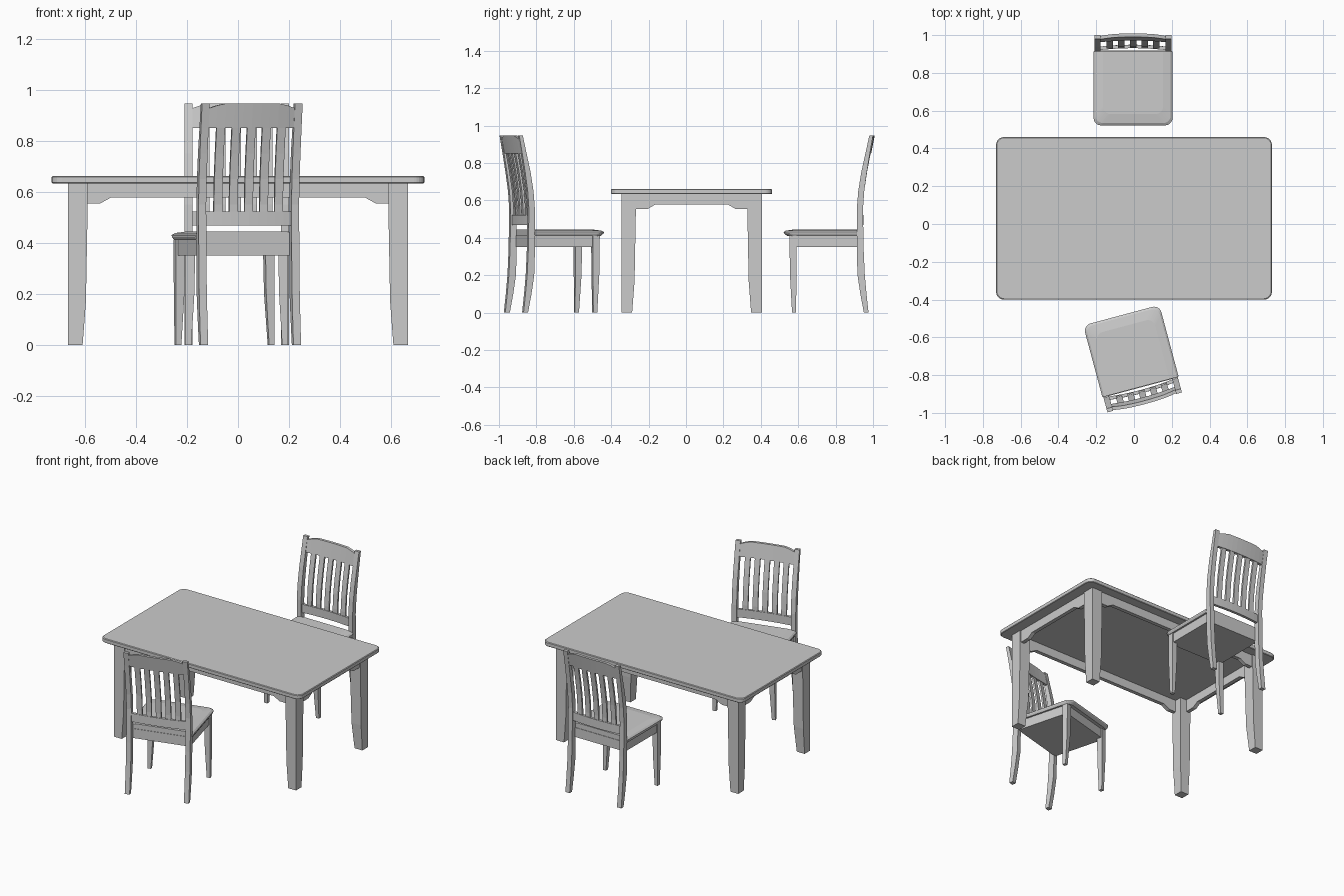
import bpy, bmesh
from math import radians, cos, sin, pi
from mathutils import Matrix

if "Cube" in bpy.data.objects:
    bpy.data.objects.remove(bpy.data.objects["Cube"])


def loft(name, rings, matrix=Matrix()):
    """Skin a list of equal-length rings and cap both ends."""
    bm = bmesh.new()
    loops = [[bm.verts.new(p) for p in ring] for ring in rings]
    n = len(rings[0])
    for a, b in zip(loops, loops[1:]):
        for i in range(n):
            j = (i + 1) % n
            bm.faces.new((a[i], a[j], b[j], b[i]))
    bm.faces.new(loops[0])
    bm.faces.new(loops[-1])
    bmesh.ops.recalc_face_normals(bm, faces=bm.faces[:])
    mesh = bpy.data.meshes.new(name)
    bm.to_mesh(mesh)
    bm.free()
    obj = bpy.data.objects.new(name, mesh)
    obj.matrix_world = matrix
    bpy.context.collection.objects.link(obj)
    return obj


def rect(x0, x1, y0, y1, z):
    return [(x0, y0, z), (x1, y0, z), (x1, y1, z), (x0, y1, z)]


def box(name, x0, x1, y0, y1, z0, z1, matrix=Matrix()):
    return loft(name, [rect(x0, x1, y0, y1, z0), rect(x0, x1, y0, y1, z1)], matrix)


def rounded(x, y0, y1, z, r_front, r_back, steps=6):
    """Rounded rectangle outline, symmetric in x."""
    pts = []
    for cx, cy, r, start in ((x, y0, r_front, 270), (x, y1, r_back, 0),
                             (-x, y1, r_back, 90), (-x, y0, r_front, 180)):
        ox = cx - r if cx > 0 else cx + r
        oy = cy + r if cy == y0 else cy - r
        for i in range(steps + 1):
            a = radians(start) + pi / 2 * i / steps
            pts.append((ox + r * cos(a), oy + r * sin(a), z))
    return pts


# ---------- table ----------
table = Matrix.Translation((0, 0.03, 0))
TX, TY = 0.73, 0.43
loft("table_top", [rounded(TX - i, -TY + i, TY - i, z, 0.04, 0.04)
                   for i, z in ((0.003, 0.633), (0, 0.636), (0, 0.657), (0.004, 0.661))], table)

# legs: straight outside, tapering inside
LX, LY = 0.666, 0.375
for sx in (-1, 1):
    for sy in (-1, 1):
        loft("table_leg", [rect(sx * LX, sx * (LX - w), sy * LY, sy * (LY - w), z)
                           for z, w in ((0, 0.057), (0.17, 0.070), (0.55, 0.077), (0.634, 0.077))], table)


# aprons with stepped ends at the legs
def apron_profile(half, flat, slant):
    return [(-half, 0.634), (-half, 0.554), (-flat, 0.554), (-slant, 0.577),
            (slant, 0.577), (flat, 0.554), (half, 0.554), (half, 0.634)]


for s in (-1, 1):
    long_side = apron_profile(0.60, 0.54, 0.498)
    loft("long_apron", [[(u, s * d, z) for u, z in long_side] for d in (0.368, 0.343)], table)
    short_side = apron_profile(0.31, 0.235, 0.195)
    loft("short_apron", [[(s * d, u, z) for u, z in short_side] for d in (0.659, 0.634)], table)

# ---------- chairs ----------
# back post side profile: height, front y, back y
POST = ((0, 0.231, 0.256), (0.10, 0.212, 0.245), (0.2, 0.197, 0.236), (0.33, 0.193, 0.230),
        (0.55, 0.193, 0.226), (0.65, 0.201, 0.233), (0.75, 0.217, 0.247),
        (0.85, 0.239, 0.263), (0.946, 0.260, 0.280))


def back_y(z):
    """Mid depth of the back at a given height."""
    for (z0, a0, b0), (z1, a1, b1) in zip(POST, POST[1:]):
        if z <= z1:
            t = (z - z0) / (z1 - z0)
            return (a0 + b0 + t * (a1 + b1 - a0 - b0)) / 2
    return (a1 + b1) / 2


def bow(x):
    """Backward bow of the back across its width."""
    return 0.010 * (1 - (x / 0.175) ** 2)


def rail(name, z0, top, matrix, thick=0.009):
    rings = []
    for i in range(11):
        x = -0.178 + 0.0356 * i
        z1 = top(x)
        y0, y1 = back_y(z0) + bow(x), back_y(z1) + bow(x)
        rings.append([(x, y0 - thick, z0), (x, y0 + thick, z0),
                      (x, y1 + thick, z1), (x, y1 - thick, z1)])
    loft(name, rings, matrix)


def chair(matrix):
    # seat with rounded front corners and softened top
    loft("seat", [rounded(0.209 - i, -0.198 + j, 0.195, z, 0.04, 0.004)
                  for z, i, j in ((0.410, 0.006, 0.018), (0.422, 0, 0.004), (0.430, 0, 0),
                                  (0.438, 0.010, 0.012), (0.445, 0.05, 0.06))], matrix)
    box("seat_frame", -0.192, 0.192, -0.158, 0.198, 0.35, 0.412, matrix)
    for s in (-1, 1):
        # tapered front leg and curved back post
        loft("front_leg", [rect(s * 0.2, s * (0.2 - w), -0.167 + f, -0.167 + f + w, z)
                           for z, w, f in ((0, 0.022, 0.014), (0.2, 0.034, 0.003), (0.411, 0.038, 0))], matrix)
        loft("back_post", [rect(s * 0.204, s * 0.173, a, b, z) for z, a, b in POST], matrix)
    # crest rail drops toward the posts
    rail("crest_rail", 0.85, lambda x: 0.946 - 0.02 * max(0, (abs(x) - 0.12) / 0.058), matrix)
    rail("lower_rail", 0.467, lambda x: 0.522, matrix)
    # curved slats
    for k in range(-2, 3):
        x = k * 0.0615
        loft("slat", [rect(x - 0.017, x + 0.017, back_y(z) + bow(x) - 0.006, back_y(z) + bow(x) + 0.006, z)
                      for z in (0.515, 0.55, 0.6, 0.65, 0.7, 0.75, 0.8, 0.86)], matrix)


chair(Matrix.Translation((-0.005, 0.72, 0)))
chair(Matrix.Translation((-0.016, -0.674, 0)) @ Matrix.Rotation(radians(195), 4, 'Z'))
